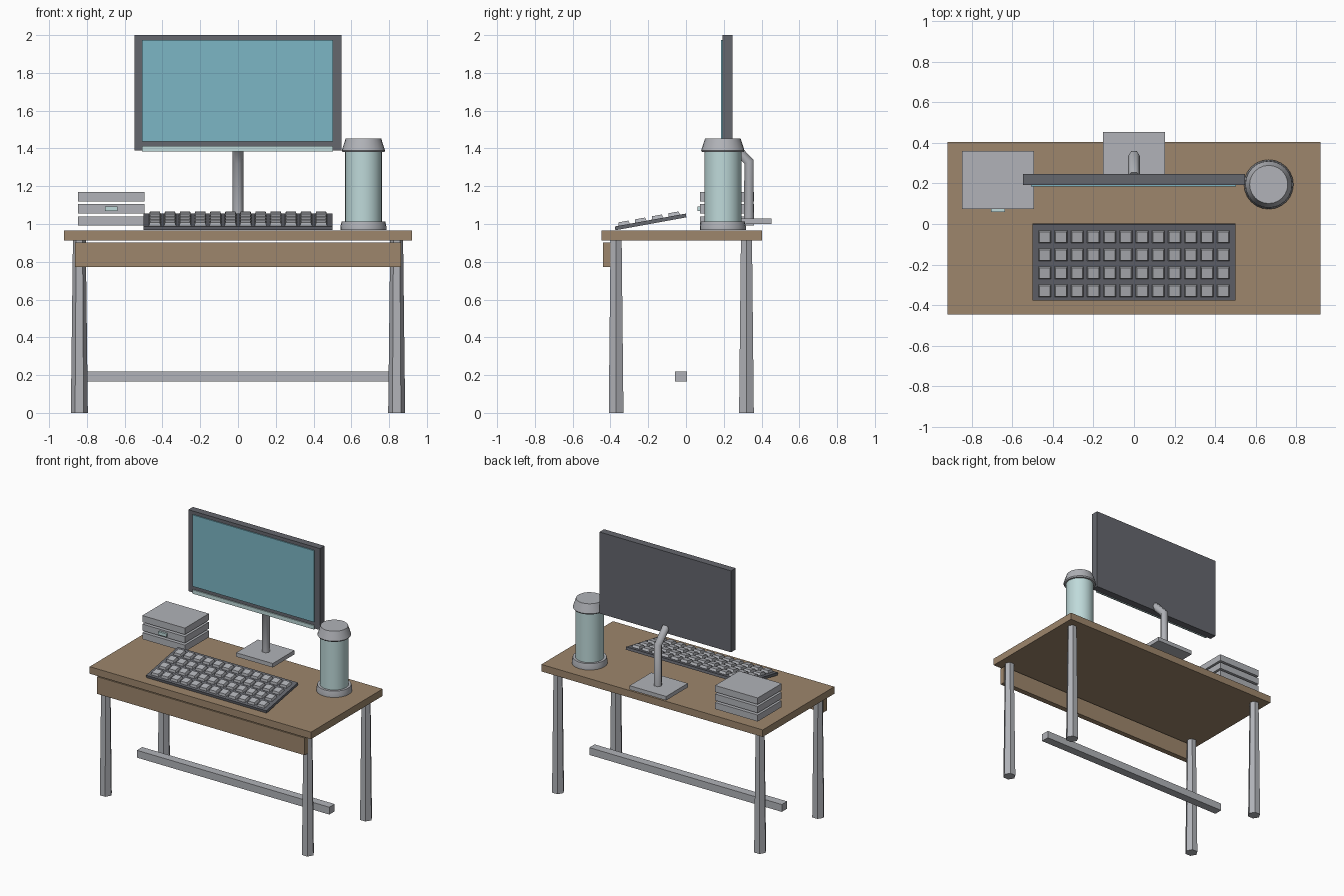
import bpy, bmesh, math
from mathutils import Matrix, Vector

cube = bpy.data.objects.get("Cube")
if cube:
    bpy.data.objects.remove(cube, do_unlink=True)


def material(name, rgb):
    m = bpy.data.materials.new(name)
    m.use_nodes = True
    m.diffuse_color = (*rgb, 1)
    bsdf = next(n for n in m.node_tree.nodes if n.type == 'BSDF_PRINCIPLED')
    bsdf.inputs["Base Color"].default_value = (*rgb, 1)
    return m


WOOD = material("wood", (0.34, 0.24, 0.15))
GREY = material("light grey", (0.44, 0.45, 0.48))
DARK = material("dark grey", (0.13, 0.135, 0.155))
SCREEN = material("screen teal", (0.20, 0.47, 0.56))
PALE = material("pale teal", (0.52, 0.70, 0.70))


def finish(name, bm, mat):
    bmesh.ops.recalc_face_normals(bm, faces=bm.faces)
    me = bpy.data.meshes.new(name)
    bm.to_mesh(me)
    bm.free()
    me.materials.append(mat)
    ob = bpy.data.objects.new(name, me)
    bpy.context.collection.objects.link(ob)
    return ob


def add_box(bm, lo, hi, matrix=Matrix(), taper=1.0):
    """Box between two corners; the top face can be shrunk."""
    lo, hi = Vector(lo), Vector(hi)
    mid, size = (lo + hi) / 2, hi - lo
    verts = bmesh.ops.create_cube(bm, size=1)["verts"]
    for v in verts:
        s = taper if v.co.z > 0 else 1
        v.co = matrix @ (mid + Vector((v.co.x * size.x * s, v.co.y * size.y * s, v.co.z * size.z)))


def box(name, mat, lo, hi, matrix=Matrix()):
    bm = bmesh.new()
    add_box(bm, lo, hi, matrix)
    return finish(name, bm, mat)


def turned(name, mat, x, y, profile, sides, smooth=False):
    """Closed solid turned around a vertical axis from (radius, z) pairs."""
    bm = bmesh.new()
    rings = []
    for r, z in profile:
        angles = [2 * math.pi * i / sides for i in range(sides)]
        rings.append([bm.verts.new((x + r * math.cos(a), y + r * math.sin(a), z)) for a in angles])
    for a, b in zip(rings, rings[1:]):
        for i in range(sides):
            j = (i + 1) % sides
            bm.faces.new((a[i], a[j], b[j], b[i]))
    bm.faces.new(rings[0])
    bm.faces.new(rings[-1])
    ob = finish(name, bm, mat)
    if smooth:
        bpy.ops.object.select_all(action='DESELECT')
        ob.select_set(True)
        bpy.context.view_layer.objects.active = ob
        bpy.ops.object.shade_smooth_by_angle(angle=math.radians(30))
    return ob


# Desk: top, front apron, stretcher and four tapered six-sided legs
box("desk_top", WOOD, (-0.92, -0.447, 0.912), (0.92, 0.403, 0.965))
box("front_apron", WOOD, (-0.862, -0.44, 0.773), (0.862, -0.4, 0.902))
box("stretcher", GREY, (-0.8, -0.058, 0.165), (0.8, 0.005, 0.22))
for side, x in (("right", -0.84), ("left", 0.84)):
    for end, y in (("front", -0.37), ("back", 0.32)):
        turned(f"{end}_{side}_leg", GREY, x, y, [(0.045, 0), (0.034, 0.912)], 6)

# Monitor: casing, screen panel, chin strip
box("monitor_casing", DARK, (-0.547, 0.192, 1.388), (0.547, 0.246, 2.0))
box("monitor_screen", SCREEN, (-0.507, 0.184, 1.438), (0.503, 0.193, 1.975))
box("monitor_chin", PALE, (-0.507, 0.184, 1.383), (0.503, 0.193, 1.412))

# Monitor stand: flat foot and a bent tube
box("stand_foot", GREY, (-0.152, 0.195, 1.0), (0.152, 0.453, 1.03))
curve = bpy.data.curves.new("stand_post", 'CURVE')
curve.dimensions = '3D'
curve.bevel_depth = 0.03
curve.bevel_resolution = 1
curve.use_fill_caps = True
path = [(0, 0.333, 1.01), (0, 0.333, 1.33), (0, 0.235, 1.43)]
spline = curve.splines.new('POLY')
spline.points.add(len(path) - 1)
for p, co in zip(spline.points, path):
    p.co = (*co, 1)
curve.materials.append(GREY)
bpy.context.collection.objects.link(bpy.data.objects.new("stand_post", curve))

# Keyboard: tilted tray with a grid of tapered keys
tilt = Matrix.Translation((0, -0.1875, 1.011)) @ Matrix.Rotation(math.radians(10.3), 4, 'X')
box("keyboard_tray", DARK, (-0.5, -0.191, -0.01), (0.5, 0.191, 0.01), tilt)
bm = bmesh.new()
for row in range(4):
    for col in range(12):
        x, y = -0.44 + 0.08 * col, -0.141 + 0.09 * row
        add_box(bm, (x - 0.032, y - 0.032, 0.008), (x + 0.032, y + 0.032, 0.028), tilt, 0.82)
finish("keyboard_keys", bm, GREY)

# Stack of three drive slabs with a button on the middle one
for i, name in enumerate(("lower", "middle", "upper")):
    z = 0.992 + 0.064 * i
    box(f"{name}_slab", GREY, (-0.848, 0.075, z), (-0.494, 0.36, z + 0.049))
box("slab_button", PALE, (-0.705, 0.06, 1.069), (-0.637, 0.08, 1.092))

# Tumbler: foot ring, body and lid
tx, ty = 0.664, 0.195
turned("tumbler_foot", GREY, tx, ty, [(0.122, 0.968), (0.122, 0.985), (0.116, 1.013)], 24, True)
turned("tumbler_body", PALE, tx, ty, [(0.098, 1.0), (0.098, 1.39)], 24, True)
turned("tumbler_lid", GREY, tx, ty, [(0.11, 1.38), (0.115, 1.388), (0.094, 1.453)], 24, True)
